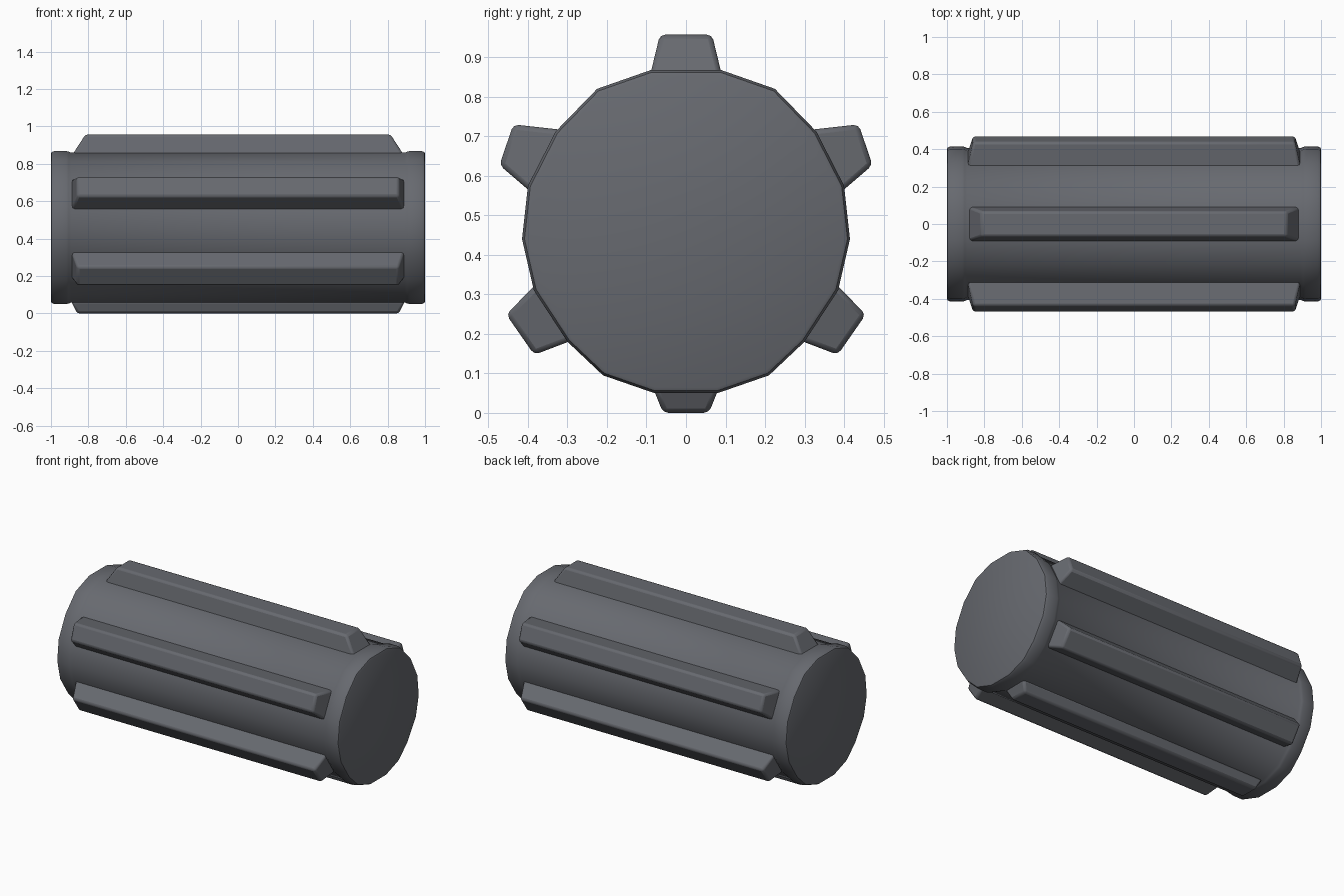
import bpy, bmesh
from mathutils import Vector

if "Cube" in bpy.data.objects:
    bpy.data.objects.remove(bpy.data.objects["Cube"])

mat = bpy.data.materials.new("slate grey")
mat.diffuse_color = (0.135, 0.142, 0.16, 1)
mat.use_nodes = True
mat.node_tree.nodes["Principled BSDF"].inputs["Base Color"].default_value = mat.diffuse_color
CZ = 0.46

# Right half of the 18-sided cross-section (y, z), mirrored for the left half
half = [(0.08, 0.05), (0.21, 0.095), (0.30, 0.18), (0.385, 0.31), (0.415, 0.44),
        (0.40, 0.575), (0.33, 0.712), (0.225, 0.82), (0.088, 0.868)]
outline = half + [(-y, z) for y, z in reversed(half)]


def finish(bm, name, angle, bevel=0):
    bmesh.ops.recalc_face_normals(bm, faces=bm.faces)
    me = bpy.data.meshes.new(name)
    bm.to_mesh(me)
    bm.free()
    ob = bpy.data.objects.new(name, me)
    bpy.context.collection.objects.link(ob)
    me.materials.append(mat)
    if bevel:
        m = ob.modifiers.new("rounded edges", 'BEVEL')
        m.width, m.segments = bevel, 2
    bpy.ops.object.select_all(action='DESELECT')
    ob.select_set(True)
    bpy.context.view_layer.objects.active = ob
    bpy.ops.object.shade_smooth_by_angle(angle=angle)


def loft(rings):
    bm = bmesh.new()
    loops = [[bm.verts.new(p) for p in r] for r in rings]
    n = len(loops[0])
    for a, b in zip(loops, loops[1:]):
        for i in range(n):
            bm.faces.new((a[i], a[(i + 1) % n], b[(i + 1) % n], b[i]))
    bm.faces.new(loops[0])
    bm.faces.new(loops[-1])
    return bm


# Body with rounded end collars: (x, cross-section scale)
stations = [(1, 0.965), (0.996, 0.985), (0.982, 1), (0.918, 1), (0.905, 0.993), (0.892, 0.978)]
stations = [(-x, s) for x, s in stations] + [(x, s) for x, s in reversed(stations)]
finish(loft([[(x, y * s, CZ + (z - CZ) * s) for y, z in outline] for x, s in stations]),
       "drum_body", 0.7)


# Ribs: tapered bars along the body, root sunk a little into it
def rib(name, root, tip, tip_x):
    root_x, rings = 0.892, []
    for t in (-0.3, 1):
        x = root_x + (tip_x - root_x) * max(t, 0)
        (a, b) = [Vector(r).lerp(Vector(p), t) for r, p in zip(root, tip)]
        rings.append([(-x, *a), (x, *a), (x, *b), (-x, *b)])
    finish(loft(rings), name, 0.6, 0.013)


rib("top_rib", [(-0.088, 0.866), (0.088, 0.866)], [(-0.066, 0.957), (0.066, 0.957)], 0.815)
rib("bottom_rib", [(-0.078, 0.05), (0.078, 0.05)], [(-0.058, 0.0), (0.058, 0.0)], 0.86)
for s, side in ((1, "right"), (-1, "left")):
    rib("upper_rib_" + side, [(s * 0.328, 0.718), (s * 0.402, 0.567)],
        [(s * 0.437, 0.73), (s * 0.472, 0.627)], 0.86)
    rib("lower_rib_" + side, [(s * 0.388, 0.317), (s * 0.30, 0.179)],
        [(s * 0.455, 0.249), (s * 0.384, 0.147)], 0.86)
